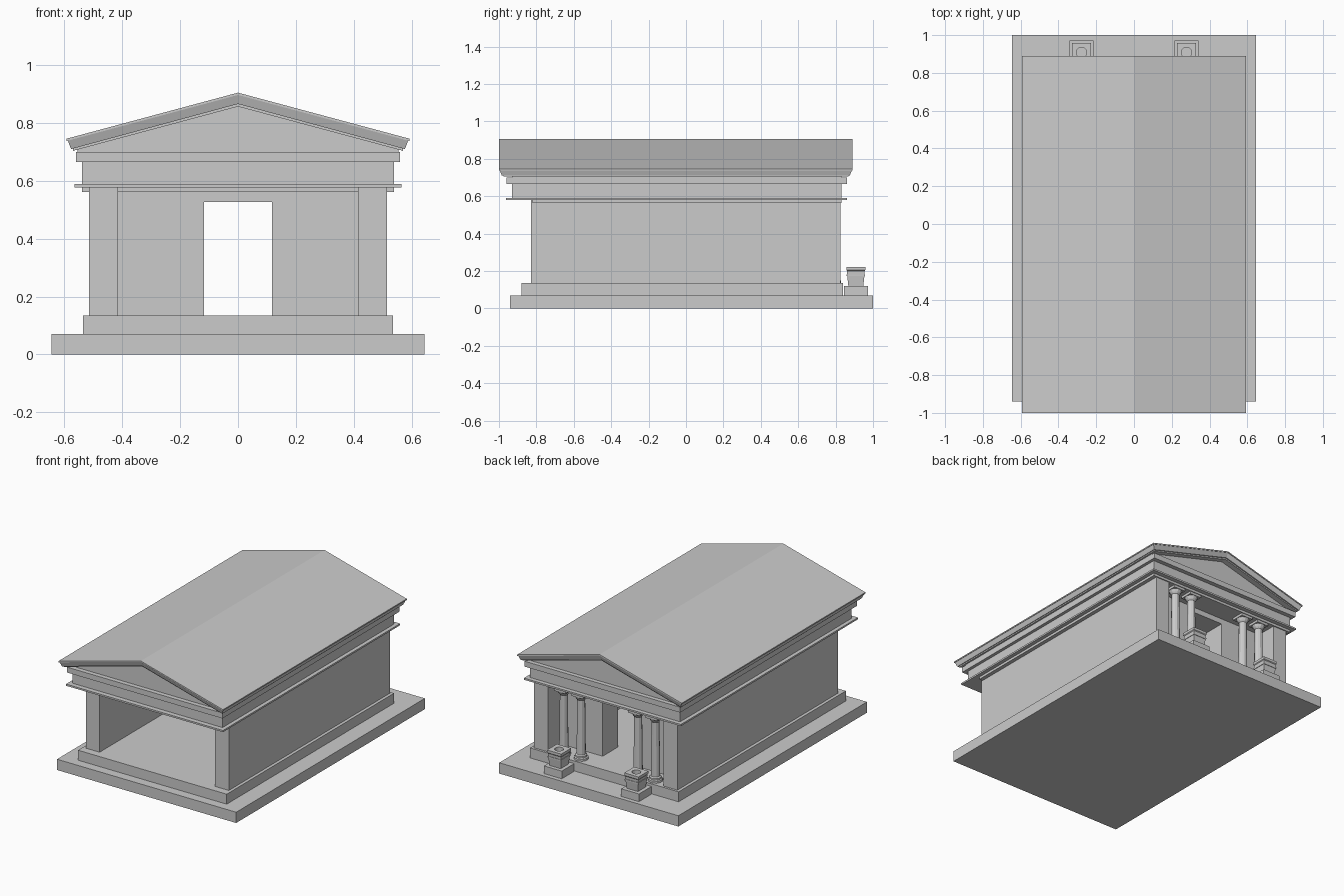
import bpy, math

if "Cube" in bpy.data.objects:
    bpy.data.objects.remove(bpy.data.objects["Cube"])


def mesh(name, verts, faces):
    me = bpy.data.meshes.new(name)
    me.from_pydata(verts, [], faces)
    me.update()
    ob = bpy.data.objects.new(name, me)
    bpy.context.collection.objects.link(ob)
    return ob


def box(name, x0, x1, y0, y1, z0, z1):
    v = [(x, y, z) for z in (z0, z1) for x, y in ((x0, y0), (x1, y0), (x1, y1), (x0, y1))]
    return mesh(name, v, [(3, 2, 1, 0), (4, 5, 6, 7)] +
                [(i, (i + 1) % 4, (i + 1) % 4 + 4, i + 4) for i in range(4)])


def lathe(name, x, y, profile, sides):
    # stacked rings of (apothem or radius, z); 4 sides gives an axis-aligned square
    k = math.sqrt(2) if sides == 4 else 1
    v = []
    for r, z in profile:
        for i in range(sides):
            a = 2 * math.pi * (i + 0.5) / sides
            v.append((x + k * r * math.cos(a), y + k * r * math.sin(a), z))
    n = len(profile)
    f = [(j * sides + i, j * sides + (i + 1) % sides,
          (j + 1) * sides + (i + 1) % sides, (j + 1) * sides + i)
         for j in range(n - 1) for i in range(sides)]
    f += [tuple(reversed(range(sides))), tuple(range((n - 1) * sides, n * sides))]
    return mesh(name, v, f)


def gable(name, low, high):
    # chevron slab between two sheets: (half width, edge z, apex z, y0, y1)
    v = []
    for w, ze, za, y0, y1 in (low, high):
        for y in (y0, y1):
            v += [(-w, y, ze), (0, y, za), (w, y, ze)]
    f = [(0, 3, 4, 1), (1, 4, 5, 2), (6, 7, 10, 9), (7, 8, 11, 10),
         (0, 1, 7, 6), (1, 2, 8, 7), (3, 9, 10, 4), (4, 10, 11, 5),
         (0, 6, 9, 3), (2, 5, 11, 8)]
    return mesh(name, v, f)


# stepped base
box("base_slab", -0.645, 0.645, -0.94, 1.0, 0, 0.07)
box("floor_step", -0.535, 0.535, -0.88, 0.84, 0.07, 0.135)

# side walls, door wall, columns and planters, mirrored left and right
for s, side in ((-1, "left"), (1, "right")):
    box(side + "_wall", *sorted((s * 0.415, s * 0.515)), -0.83, 0.825, 0.135, 0.578)
    box(side + "_door_wall", *sorted((s * 0.117, s * 0.415)), 0.53, 0.69, 0.135, 0.565)
    for i, cx in enumerate((0.205, 0.33)):
        x, y = s * cx, 0.785
        lathe(f"{side}_column_{i}", x, y,
              [(0.044, 0.135), (0.044, 0.148), (0.036, 0.152), (0.036, 0.162),
               (0.028, 0.168), (0.024, 0.52), (0.032, 0.53), (0.04, 0.546)], 12)
        lathe(f"{side}_capital_{i}", x, y, [(0.042, 0.546), (0.042, 0.563)], 4)

    # square planter with a round hole
    x, y = s * 0.278, 0.908
    lathe(side + "_planter_plinth", x, y, [(0.064, 0.07), (0.064, 0.12)], 4)
    pot = lathe(side + "_planter", x, y,
                [(0.04, 0.12), (0.046, 0.173), (0.049, 0.173), (0.049, 0.182),
                 (0.046, 0.182), (0.047, 0.2), (0.051, 0.205), (0.051, 0.222)], 4)
    hole = lathe(side + "_hole_cutter", x, y, [(0.027, 0.17), (0.027, 0.25)], 16)
    hole.hide_render = True
    hole.display_type = 'WIRE'
    cut = pot.modifiers.new("hole", 'BOOLEAN')
    cut.object = hole
    cut.solver = 'EXACT'

box("door_lintel", -0.117, 0.117, 0.53, 0.69, 0.527, 0.565)

# entablature: soffit, thin band, frieze, cornice
box("ceiling_slab", -0.54, 0.54, -0.82, 0.832, 0.562, 0.578)
box("thin_band", -0.565, 0.565, -0.962, 0.86, 0.578, 0.589)
box("frieze", -0.54, 0.54, -0.93, 0.832, 0.589, 0.665)
box("cornice", -0.56, 0.56, -0.96, 0.86, 0.665, 0.70)

# pediment core and raking roof layers
gable("pediment", (0.555, 0.699, 0.699, -0.93, 0.832), (0.555, 0.715, 0.862, -0.93, 0.832))
gable("lower_rake", (0.57, 0.704, 0.857, -0.976, 0.868), (0.57, 0.712, 0.866, -0.976, 0.868))
gable("rake_crown", (0.577, 0.710, 0.866, -0.985, 0.876), (0.588, 0.739, 0.898, -0.996, 0.887))
gable("roof_sheet", (0.592, 0.738, 0.897, -1.0, 0.89), (0.592, 0.746, 0.905, -1.0, 0.89))
